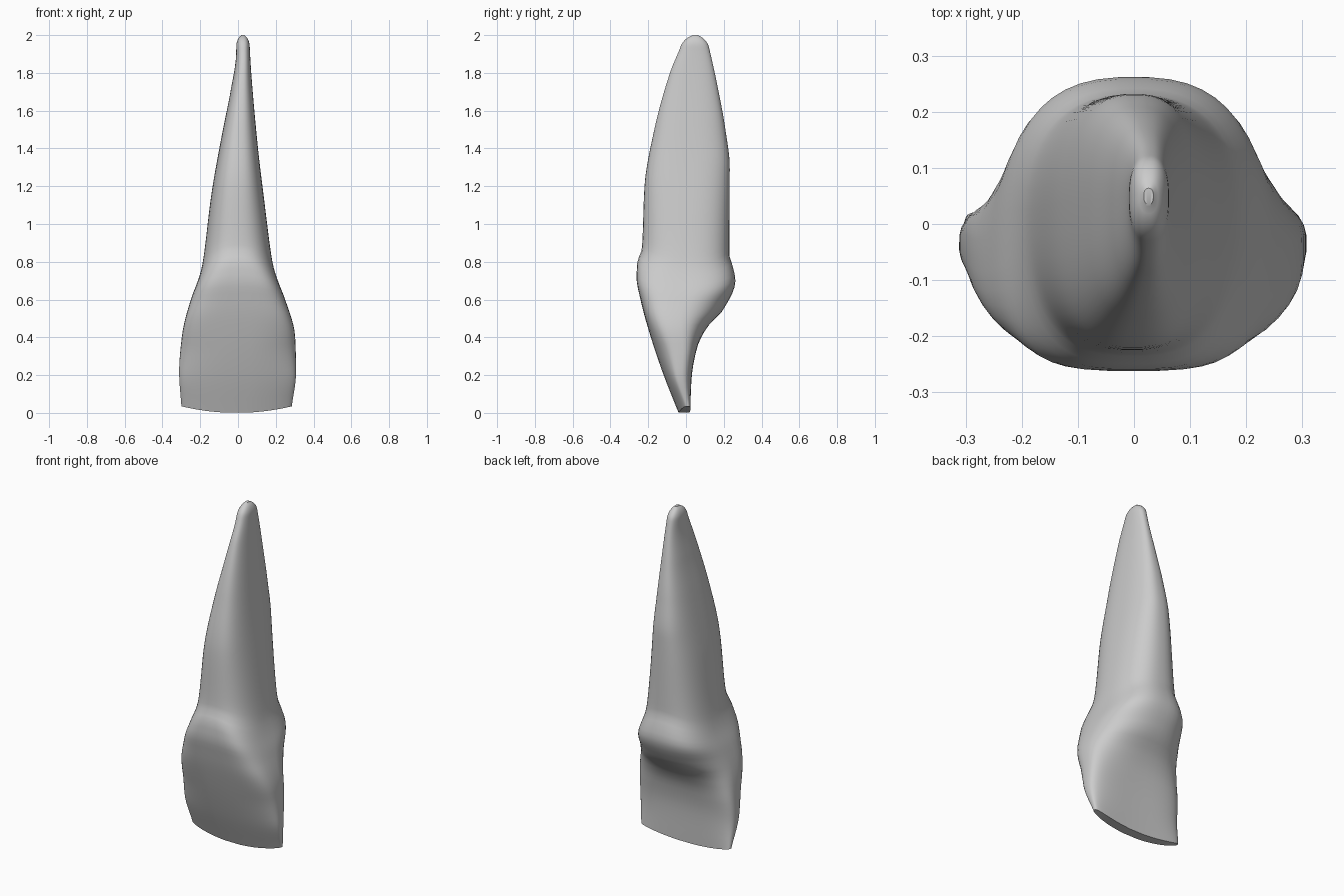
import bpy
import bmesh
from math import cos, sin, pi, exp, copysign

SIDES = 48
RINGS = 80
HEIGHT = 2.0

# Profiles: (height, value) pairs read up the tooth
RIGHT_EDGE = [(0, -.3), (.2, -.312), (.4, -.298), (.62, -.25), (.8, -.202), (.86, -.188),
              (1.2, -.135), (1.5, -.08), (1.7, -.04), (1.9, -.01), (2, -.008)]
LEFT_EDGE = [(0, .285), (.2, .308), (.4, .303), (.62, .25), (.8, .2), (.86, .184),
             (1.2, .13), (1.5, .096), (1.9, .064), (2, .06)]
FRONT = [(0, -.04), (.2, -.12), (.4, -.187), (.6, -.241), (.72, -.262), (.8, -.258),
         (.87, -.234), (1.2, -.22), (1.5, -.168), (1.8, -.085), (1.95, -.025), (2, -.01)]
BACK = [(0, .018), (.2, .03), (.35, .06), (.45, .11), (.55, .2), (.7, .262), (.78, .247),
        (.84, .23), (1.3, .232), (1.5, .209), (1.7, .173), (1.9, .13), (2, .105)]
MIDDLE = [(0, -.01), (.2, -.06), (.5, -.05), (.8, 0), (1.5, .02), (2, .05)]
FRONT_POWER = [(0, 3), (.2, 3.6), (.7, 3.6), (.92, 2.5), (1.3, 2.7), (2, 2.4)]
BACK_POWER = [(0, 3), (.35, 2.6), (.55, 2.2), (.72, 2.6), (.9, 2.4), (1.4, 2.6), (2, 2.4)]
BOW = [(0, .018), (.3, .028), (.55, 0), (2, 0)]


def profile(points, z):
    """Smooth interpolation that never overshoots its points."""
    slopes = [(b[1] - a[1]) / (b[0] - a[0]) for a, b in zip(points, points[1:])]
    tangents = [slopes[0]]
    for a, b in zip(slopes, slopes[1:]):
        tangents.append(2 * a * b / (a + b) if a * b > 0 else 0)
    tangents.append(slopes[-1])
    for i, (start, end) in enumerate(zip(points, points[1:])):
        if z <= end[0] or i == len(slopes) - 1:
            span = end[0] - start[0]
            t = (z - start[0]) / span
            s = 1 - t
            return (start[1] * s * s * (1 + 2 * t) + end[1] * t * t * (1 + 2 * s)
                    + span * t * s * (tangents[i] * s - tangents[i + 1] * t))


def rounded(value, power):
    return copysign(abs(value) ** (2 / power), value)


def ring_points(z):
    """Rounded cross-section, bowed at the biting edge and dipped at the neck."""
    right, left = profile(RIGHT_EDGE, z), profile(LEFT_EDGE, z)
    front, back, middle = profile(FRONT, z), profile(BACK, z), profile(MIDDLE, z)
    # close the root tip with a dome
    tip = max(0, (z - 1.94) / (HEIGHT - 1.94))
    shrink = max(.25, (1 - tip * tip) ** .5)
    neck_dip = .07 * exp(-((z - .84) / .2) ** 2)
    edge_lift = .035 * max(0, 1 - z / .4)
    for i in range(SIDES):
        angle = 2 * pi * (i + .5) / SIDES
        s = sin(angle)
        power = profile(BACK_POWER if s > 0 else FRONT_POWER, z)
        u = rounded(cos(angle), power)
        depth = back - middle if s > 0 else middle - front
        x = (left + right) / 2 + u * shrink * (left - right) / 2
        y = middle + depth * shrink * rounded(s, power) + profile(BOW, z) * u * u
        yield x, y, z + u * u * (edge_lift - neck_dip)


def cap(bm, ring):
    """Close a ring with strips running from front to back."""
    for i in range(SIDES // 2 - 1):
        bm.faces.new((ring[i], ring[i + 1], ring[-2 - i], ring[-1 - i]))


# Enamel and root share one continuous surface, with closer rings at the tip
bm = bmesh.new()
rings = []
for k in range(RINGS + 1):
    z = HEIGHT * (1 - (1 - k / RINGS) ** 1.5)
    rings.append([bm.verts.new(p) for p in ring_points(z)])
for low, high in zip(rings, rings[1:]):
    for i in range(SIDES):
        j = (i + 1) % SIDES
        bm.faces.new((low[i], low[j], high[j], high[i]))
cap(bm, rings[0])
cap(bm, rings[-1])
bmesh.ops.recalc_face_normals(bm, faces=bm.faces)

mesh = bpy.data.meshes.new("incisor_tooth")
bm.to_mesh(mesh)
bm.free()

cube = bpy.data.objects.get("Cube")
if cube:
    bpy.data.objects.remove(cube, do_unlink=True)

tooth = bpy.data.objects.new("incisor_tooth", mesh)
bpy.context.collection.objects.link(tooth)

# Plain grey colour
grey = bpy.data.materials.new("tooth_grey")
grey.use_nodes = True
colour = (.6, .6, .6, 1)
grey.diffuse_color = colour
grey.node_tree.nodes["Principled BSDF"].inputs["Base Color"].default_value = colour
mesh.materials.append(grey)

# Smooth body with a crisp biting edge
bpy.context.view_layer.objects.active = tooth
tooth.select_set(True)
bpy.ops.object.shade_smooth_by_angle(angle=.7)
